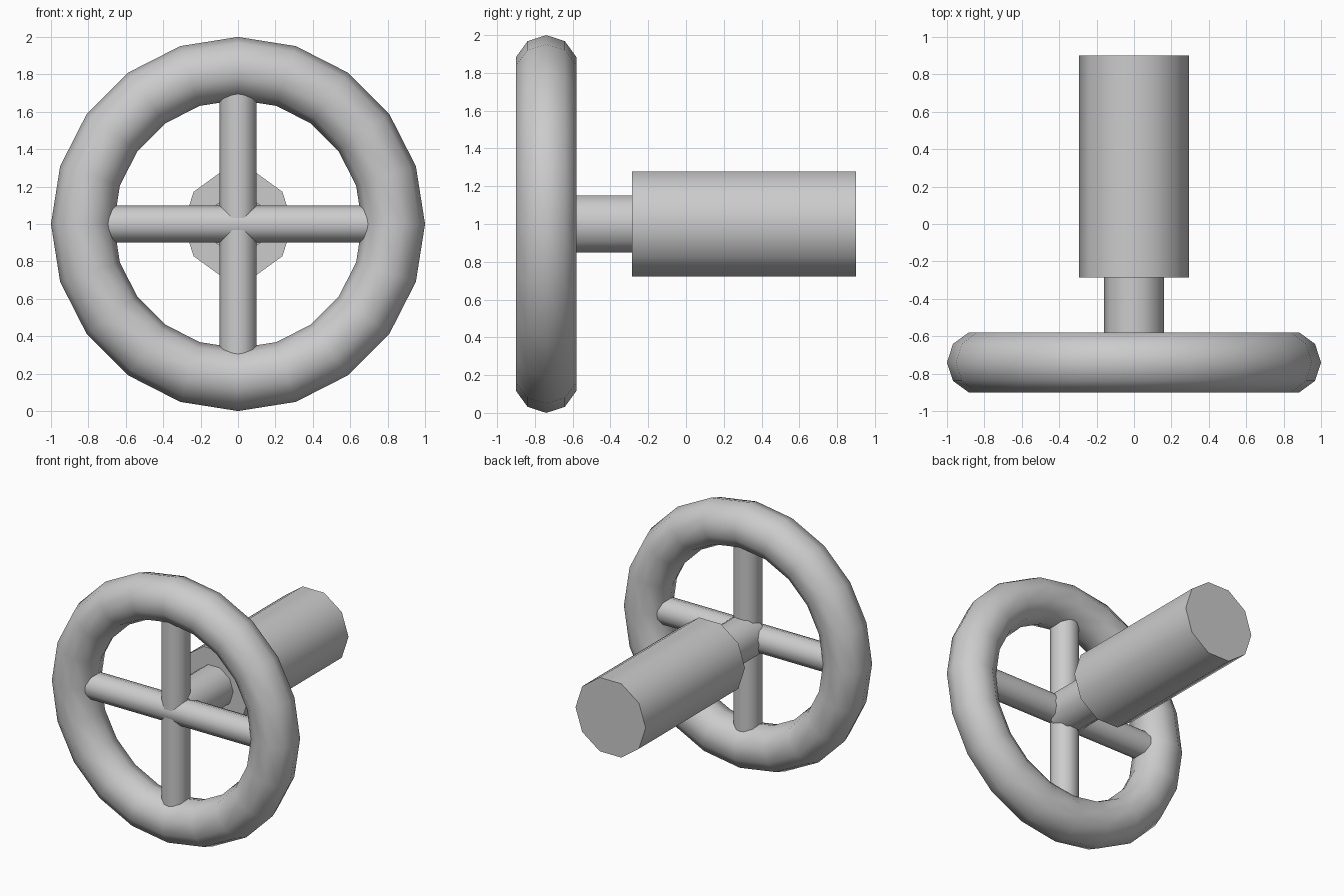
import bpy
import bmesh
import math
from mathutils import Matrix

cube = bpy.data.objects.get("Cube")
if cube:
    bpy.data.objects.remove(cube, do_unlink=True)

SIDES = 10
WHEEL_Y = -0.74
CENTRE_Z = 1.0

# Plain grey metal
grey = bpy.data.materials.new("grey_metal")
grey.use_nodes = True
colour = (0.6, 0.6, 0.6, 1)
grey.diffuse_color = colour
grey.node_tree.nodes["Principled BSDF"].inputs["Base Color"].default_value = colour


def finish(obj, name):
    obj.name = name
    obj.data.name = name
    obj.data.materials.append(grey)
    bpy.ops.object.select_all(action="DESELECT")
    obj.select_set(True)
    bpy.context.view_layer.objects.active = obj
    bpy.ops.object.shade_smooth_by_angle(angle=math.radians(45))


def rod(name, radius, length, axis, centre_y):
    """Ten-sided closed rod along the x, y or z axis, with a corner facing sideways."""
    turn = {
        "x": Matrix.Rotation(math.radians(90), 4, "Y"),
        "y": Matrix.Rotation(math.radians(90), 4, "X"),
        "z": Matrix.Identity(4),
    }[axis]
    bm = bmesh.new()
    bmesh.ops.create_cone(bm, cap_ends=True, segments=SIDES, radius1=radius,
                          radius2=radius, depth=length)
    # Start the ring of corners on the local x axis
    first = min(math.atan2(v.co.y, v.co.x) % (math.tau / SIDES) for v in bm.verts)
    bmesh.ops.transform(bm, matrix=turn @ Matrix.Rotation(-first, 4, "Z"), verts=bm.verts)
    mesh = bpy.data.meshes.new(name)
    bm.to_mesh(mesh)
    bm.free()
    obj = bpy.data.objects.new(name, mesh)
    obj.location = (0, centre_y, CENTRE_Z)
    bpy.context.collection.objects.link(obj)
    finish(obj, name)


# Hand wheel rim
bpy.ops.mesh.primitive_torus_add(major_segments=20, minor_segments=SIDES,
                                 major_radius=0.832, minor_radius=0.168,
                                 location=(0, WHEEL_Y, CENTRE_Z),
                                 rotation=(math.radians(90), 0, 0))
finish(bpy.context.object, "wheel_rim")

# Crossed spokes, ending inside the rim
rod("horizontal_spoke", 0.1, 1.66, "x", WHEEL_Y)
rod("vertical_spoke", 0.1, 1.66, "z", WHEEL_Y)

# Narrow shaft and the thick barrel behind it
for name, radius, front, back in (("shaft", 0.16, WHEEL_Y, -0.25),
                                  ("barrel", 0.293, -0.285, 0.9)):
    rod(name, radius, back - front, "y", (front + back) / 2)
